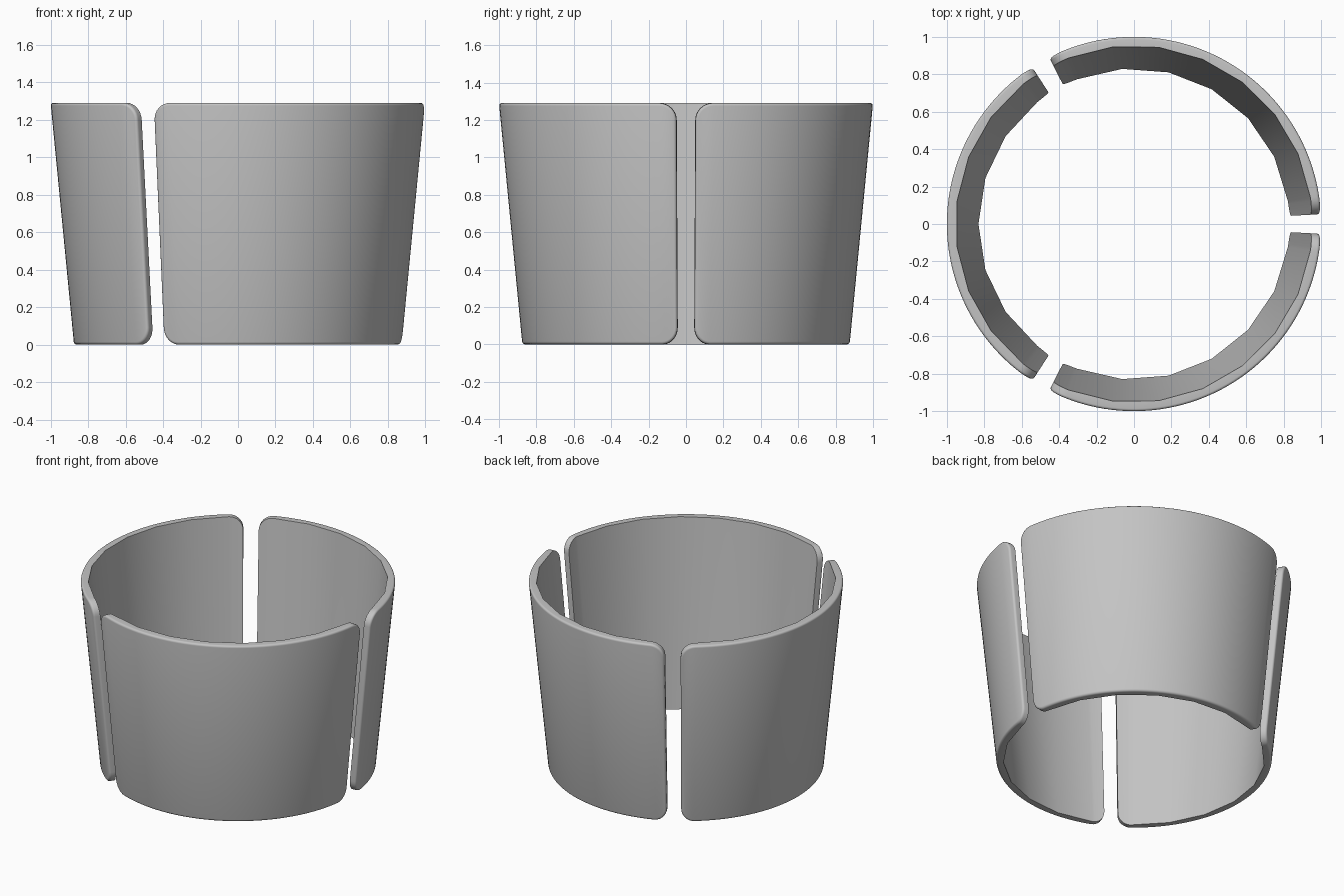
import bpy, bmesh
from math import sin, cos, pi, radians

if "Cube" in bpy.data.objects:
    bpy.data.objects.remove(bpy.data.objects["Cube"])

HEIGHT = 1.29
HALF = radians(57)        # half the arc of one panel
CORNER = 0.09             # rounded corner radius
FILLET = 0.015            # soft outer edge
MEAN_R = 0.94


def outer_radius(z):
    return 0.875 + 0.125 * z / HEIGHT


def inner_radius(z):
    return 0.83 + 0.122 * z / HEIGHT


def chain(bm, top, segments, inset, radius, depth, centre):
    """Top or bottom border of a panel with rounded ends, as (angle, vertex) pairs."""
    steps = 8
    r = CORNER - inset
    inner = HALF - CORNER / MEAN_R
    arc = [(inner + r / MEAN_R * cos(a), r * sin(a))
           for a in (pi / 2 * i / steps for i in range(steps + 1))]
    flat = [(-inner + 2 * inner * i / segments, r) for i in range(1, segments)]
    points = [(-u, h) for u, h in arc] + flat + arc[::-1]
    result = []
    for u, h in points:
        z = HEIGHT - CORNER + h if top else CORNER - h
        rad = radius(z) - depth
        v = bm.verts.new((rad * cos(centre + u), rad * sin(centre + u), z))
        result.append((u, v))
    return result


def strip(bm, a, b):
    """Join two borders, matching points by angle when their counts differ."""
    same = len(a) == len(b)
    i = j = 0
    while i < len(a) - 1 or j < len(b) - 1:
        ua = a[i + 1][0] if i < len(a) - 1 else 9
        ub = b[j + 1][0] if j < len(b) - 1 else 9
        if same or abs(ua - ub) < 1e-5:
            bm.faces.new((a[i][1], a[i + 1][1], b[j + 1][1], b[j][1]))
            i, j = i + 1, j + 1
        elif ua < ub:
            bm.faces.new((a[i][1], a[i + 1][1], b[j][1]))
            i += 1
        else:
            bm.faces.new((a[i][1], b[j + 1][1], b[j][1]))
            j += 1


def make_panel(name, centre, material):
    bm = bmesh.new()
    borders = []
    for top in (True, False):
        rings = []
        # outer face border, then the rounded edge
        for k in range(5):
            a = pi / 2 * k / 4
            rings.append(chain(bm, top, 42, FILLET * (1 - sin(a)),
                               outer_radius, FILLET * (1 - cos(a)), centre))
        # coarser inner border
        rings.append(chain(bm, top, 7 if top else 6, 0, inner_radius, 0, centre))
        for r1, r2 in zip(rings, rings[1:]):
            strip(bm, r1, r2)
        borders.append(rings)
    upper, lower = borders
    strip(bm, upper[0], lower[0])       # outer face
    strip(bm, upper[-1], lower[-1])     # inner face
    # straight side ends
    for end in (0, -1):
        for k in range(len(upper) - 1):
            bm.faces.new((upper[k][end][1], upper[k + 1][end][1],
                          lower[k + 1][end][1], lower[k][end][1]))
    bmesh.ops.recalc_face_normals(bm, faces=bm.faces)
    mesh = bpy.data.meshes.new(name)
    bm.to_mesh(mesh)
    bm.free()
    mesh.materials.append(material)
    obj = bpy.data.objects.new(name, mesh)
    bpy.context.collection.objects.link(obj)
    return obj


grey = bpy.data.materials.new("plain_grey")
grey.use_nodes = True
colour = (0.55, 0.55, 0.55, 1)
grey.diffuse_color = colour
grey.node_tree.nodes["Principled BSDF"].inputs["Base Color"].default_value = colour

# three panels around the ring, with gaps between them
bpy.ops.object.select_all(action='DESELECT')
for name, angle in (("back_panel", 60), ("right_panel", 180), ("front_panel", 300)):
    panel = make_panel(name, radians(angle), grey)
    panel.select_set(True)
    bpy.context.view_layer.objects.active = panel
bpy.ops.object.shade_smooth_by_angle(angle=radians(35))
